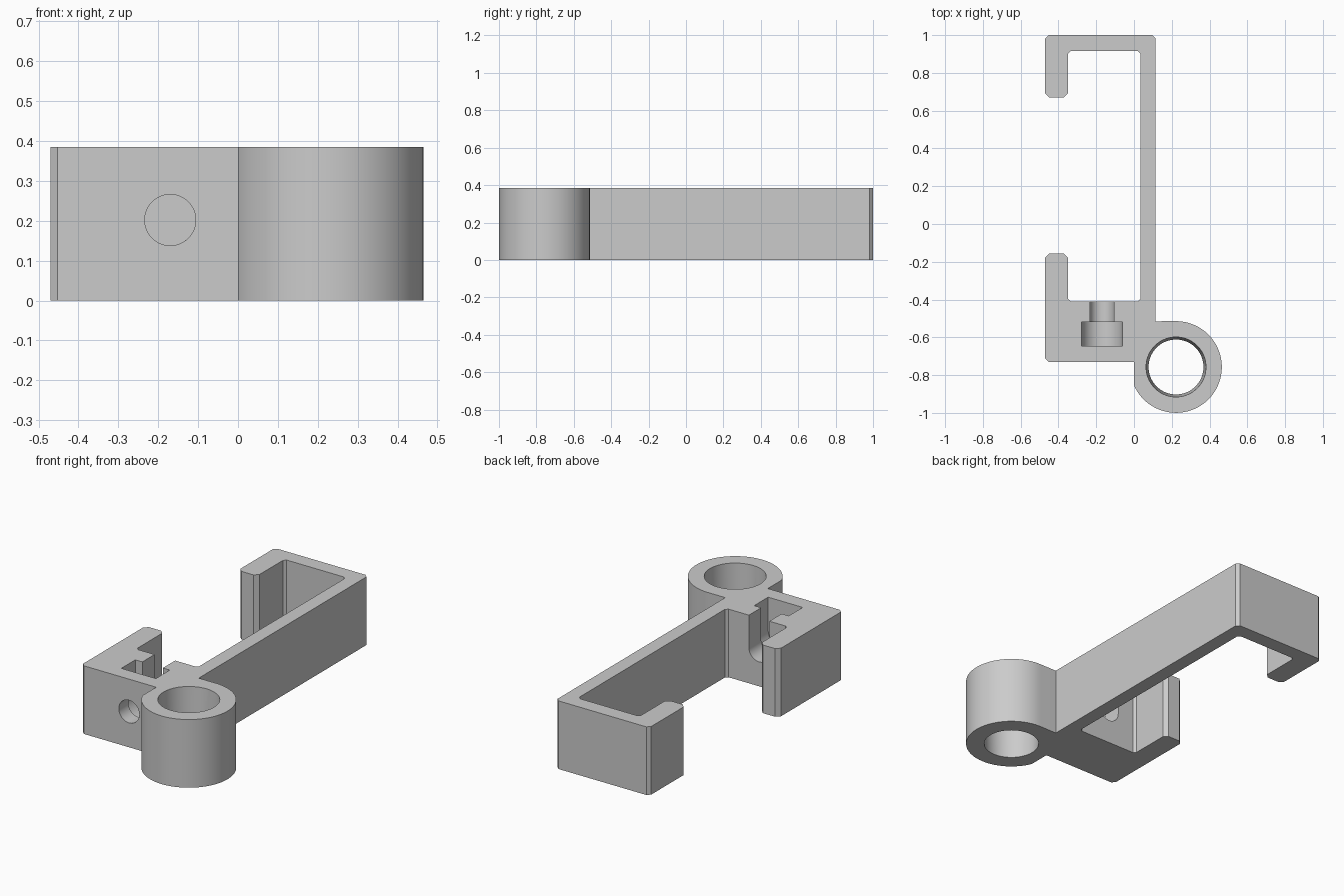
import bpy
import bmesh
import math
from mathutils import Matrix, Vector

if "Cube" in bpy.data.objects:
    bpy.data.objects.remove(bpy.data.objects["Cube"], do_unlink=True)

HEIGHT = 0.385
RING = Vector((0.2225, -0.757))
RING_R = 0.2425
BOLT_X, BOLT_Z = -0.17, 0.202

grey = bpy.data.materials.new("plain grey")
grey.use_nodes = True
grey.diffuse_color = (0.6, 0.6, 0.6, 1)
grey.node_tree.nodes["Principled BSDF"].inputs["Base Color"].default_value = (0.6, 0.6, 0.6, 1)


def make_object(name, bm):
    bmesh.ops.recalc_face_normals(bm, faces=bm.faces)
    mesh = bpy.data.meshes.new(name)
    bm.to_mesh(mesh)
    bm.free()
    mesh.materials.append(grey)
    obj = bpy.data.objects.new(name, mesh)
    bpy.context.collection.objects.link(obj)
    return obj


def prism(name, points, push, place=lambda p: (p[0], p[1], 0)):
    """Fill an outline and extrude it along push."""
    bm = bmesh.new()
    face = bm.faces.new([bm.verts.new(place(p)) for p in points])
    new = bmesh.ops.extrude_face_region(bm, geom=[face])["geom"]
    bmesh.ops.translate(bm, vec=push, verts=[v for v in new if isinstance(v, bmesh.types.BMVert)])
    return make_object(name, bm)


def arc(cx, cy, r, start, end, steps):
    angles = [start + (end - start) * i / steps for i in range(steps + 1)]
    return [(cx + r * math.cos(a), cy + r * math.sin(a)) for a in angles]


def chamfer(corners):
    """Cut each (x, y, size) corner where size is above zero."""
    out = []
    for i, (x, y, size) in enumerate(corners):
        here = Vector((x, y))
        if size == 0:
            out.append(here)
            continue
        for other in (corners[i - 1], corners[(i + 1) % len(corners)]):
            out.append(here + (Vector(other[:2]) - here).normalized() * size)
    return out


# Clamp outline: two hooked jaws on a long arm, with the round socket at the front
socket_end = -math.pi - math.acos(RING.x / RING_R) * -1
socket = arc(RING.x, RING.y, RING_R, math.pi / 2, socket_end, 72)
C = 0.018
corners = [(x, y, 0) for x, y in socket] + [
    (0, -0.73, 0), (-0.47, -0.73, C),
    (-0.47, -0.155, 0.022), (-0.35, -0.155, 0.022),
    (-0.35, -0.41, 0.014), (0.035, -0.41, 0.014),
    (0.035, 0.915, 0.014), (-0.35, 0.915, 0.014),
    (-0.35, 0.67, 0.022), (-0.47, 0.67, 0.022),
    (-0.47, 1, C), (0.115, 1, C), (0.115, -0.515, 0),
]
clamp = prism("clamp_bracket", chamfer(corners), (0, 0, HEIGHT))


def slot(name, r, y0, y1):
    """Round-bottomed slot, open at the top."""
    points = arc(BOLT_X, BOLT_Z, r, math.pi, 2 * math.pi, 32)
    points += [(BOLT_X + r, HEIGHT + 0.1), (BOLT_X - r, HEIGHT + 0.1)]
    return prism(name, points, (0, y1 - y0, 0), lambda p: (p[0], y0, p[1]))


# Slots for the bolt head and shank
cutters = [slot("head_slot", 0.108, -0.645, -0.52),
           slot("shank_slot", 0.064, -0.56, -0.35)]

# Tool hole through the front wall
hole = arc(BOLT_X, BOLT_Z, 0.064, 0, 2 * math.pi, 48)[:-1]
cutters.append(prism("tool_hole", hole, (0, 0.22, 0), lambda p: (p[0], -0.8, p[1])))

# Tapered socket bore, wider at the top
bm = bmesh.new()
bmesh.ops.create_cone(bm, cap_ends=True, segments=72, radius1=0.145, radius2=0.159,
                      depth=HEIGHT + 0.02, matrix=Matrix.Translation((RING.x, RING.y, HEIGHT / 2)))
cutters.append(make_object("socket_bore", bm))

# Cut everything out of the bracket
bpy.context.view_layer.objects.active = clamp
for cutter in cutters:
    mod = clamp.modifiers.new(cutter.name, "BOOLEAN")
    mod.operation = "DIFFERENCE"
    mod.solver = "EXACT"
    mod.object = cutter
    bpy.ops.object.modifier_apply(modifier=mod.name)
    bpy.data.objects.remove(cutter, do_unlink=True)

bpy.ops.object.select_all(action="DESELECT")
clamp.select_set(True)
bpy.ops.object.shade_smooth_by_angle(angle=math.radians(25))
